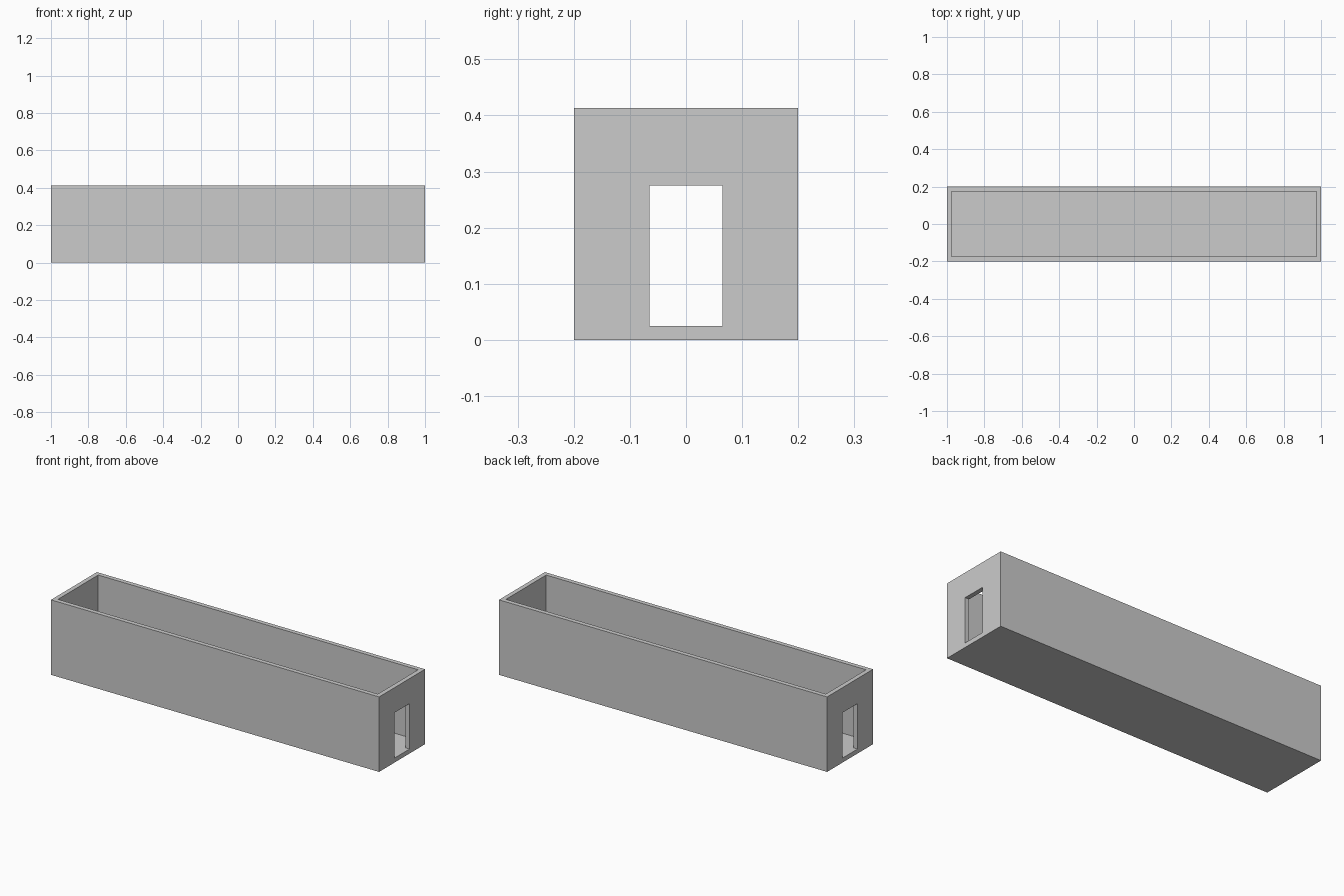
import bpy

if "Cube" in bpy.data.objects:
    bpy.data.objects.remove(bpy.data.objects["Cube"])

L, W, H = 2.0, 0.4, 0.413      # outer size
T = 0.025                      # wall and floor thickness
DOOR_W, DOOR_TOP = 0.13, 0.275


def box(name, sx, sy, z0, z1):
    bpy.ops.mesh.primitive_cube_add(size=1, location=(0, 0, (z0 + z1) / 2))
    ob = bpy.context.object
    ob.name = name
    ob.scale = (sx, sy, z1 - z0)
    bpy.ops.object.transform_apply(location=True, rotation=False, scale=True)
    return ob


def cut(target, cutter):
    mod = target.modifiers.new(cutter.name, 'BOOLEAN')
    mod.operation = 'DIFFERENCE'
    mod.solver = 'EXACT'
    mod.object = cutter
    cutter.hide_render = True
    bpy.context.view_layer.objects.active = target
    bpy.ops.object.modifier_apply(modifier=mod.name)
    bpy.data.objects.remove(cutter)


# Long open-topped trough
trough = box("trough", L, W, 0, H)
cut(trough, box("cavity", L - 2 * T, W - 2 * T, T, H + 0.2))

# Doorway through both end walls, level with the floor
cut(trough, box("doorway", L + 0.4, DOOR_W, T, DOOR_TOP))
